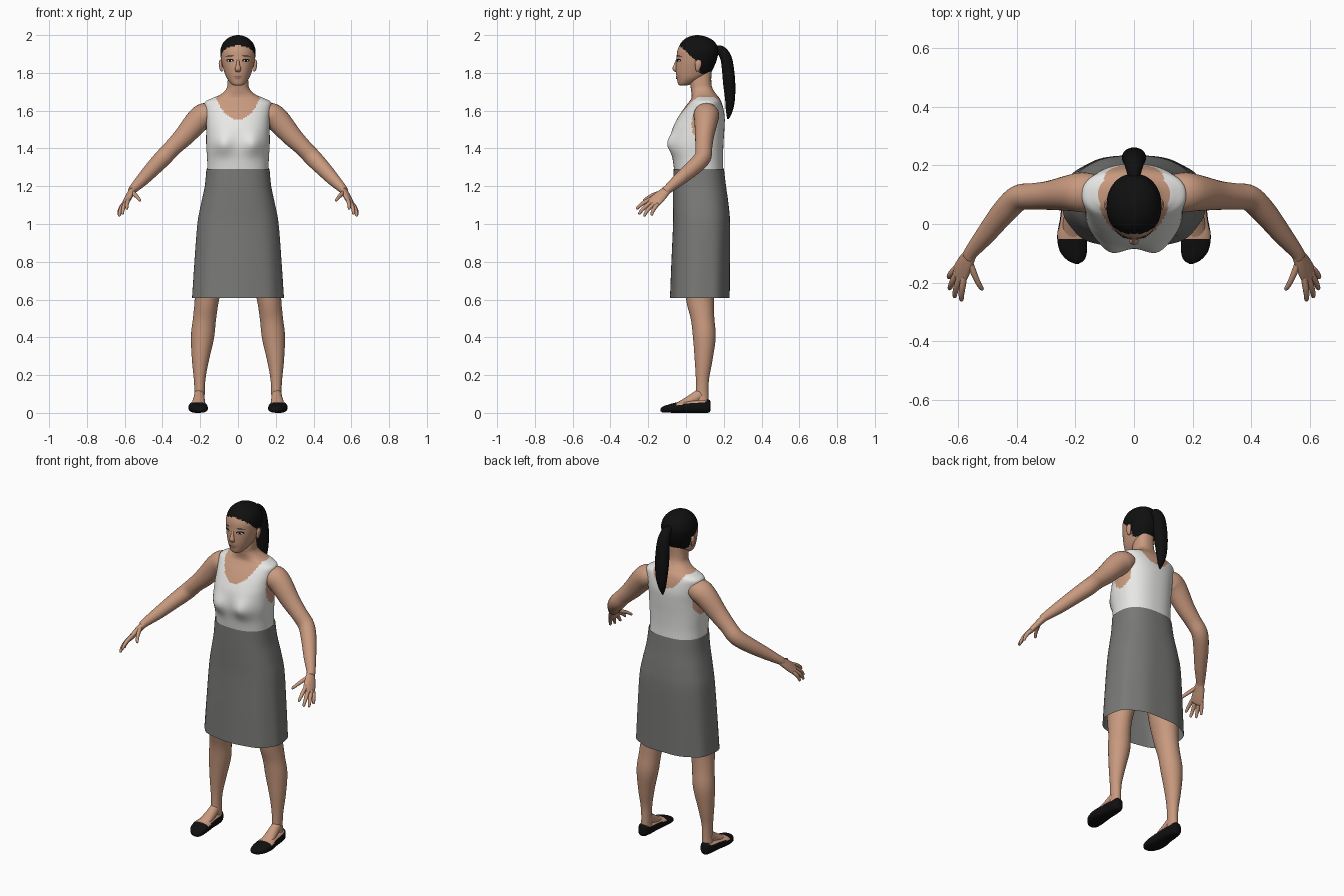
import bpy, bmesh, math
from mathutils import Vector
from mathutils.bvhtree import BVHTree


def mat(name, rgb):
    m = bpy.data.materials.new(name)
    m.diffuse_color = (*rgb, 1)
    return m


SKIN = mat("skin", (0.58, 0.32, 0.21))
WHITE = mat("white_cloth", (0.80, 0.80, 0.78))
GREY = mat("grey_cloth", (0.19, 0.19, 0.185))
BLACK = mat("black", (0.005, 0.005, 0.005))
LIP = mat("lip", (0.42, 0.19, 0.14))


def spline(rows, k):
    """Catmull-Rom resampling of rows of numbers."""
    out = []
    n = len(rows)
    for i in range(n - 1):
        a, b, c, d = (rows[max(i - 1, 0)], rows[i], rows[i + 1], rows[min(i + 2, n - 1)])
        for j in range(k):
            t = j / k
            out.append([0.5 * (2 * q + (r - p) * t + (2 * p - 5 * q + 4 * r - s) * t * t
                               + (3 * q - p - 3 * r + s) * t ** 3)
                        for p, q, r, s in zip(a, b, c, d)])
    out.append(list(rows[-1]))
    return out


def loft(name, rows, mats, side=(1, 0, 0), axis=None, segs=24, k=5, p=1.0,
         sx=1, caps=True, rule=None, warp=None):
    """Rows of (x, y, z, half width along side, other half width)."""
    rows = spline(rows, k)
    pts = [Vector(r[:3]) for r in rows]
    bm = bmesh.new()
    rings = []
    for i, r in enumerate(rows):
        t = Vector(axis) if axis else pts[min(i + 1, len(pts) - 1)] - pts[max(i - 1, 0)]
        t.normalize()
        u = Vector(side)
        u = (u - t * u.dot(t)).normalized()
        v = t.cross(u)
        ring = []
        for j in range(segs):
            a = 2 * math.pi * j / segs
            c, s = math.cos(a), math.sin(a)
            c, s = math.copysign(abs(c) ** p, c), math.copysign(abs(s) ** p, s)
            co = pts[i] + u * c * max(r[3], 0.0005) + v * s * max(r[4], 0.0005)
            if warp:
                co = warp(co, a)
            ring.append(bm.verts.new((co.x * sx, co.y, co.z)))
        rings.append(ring)
    for a, b in zip(rings, rings[1:]):
        for j in range(segs):
            h = (j + 1) % segs
            bm.faces.new((a[j], a[h], b[h], b[j]))
    if caps:
        bm.faces.new(rings[0])
        bm.faces.new(rings[-1])
    bmesh.ops.recalc_face_normals(bm, faces=bm.faces)
    bm.normal_update()
    for f in bm.faces:
        f.smooth = True
        if rule:
            f.material_index = rule(f.calc_center_median(), f.normal)
    return finish(name, bm, mats)


def finish(name, bm, mats):
    me = bpy.data.meshes.new(name)
    bm.to_mesh(me)
    bm.free()
    for m in mats:
        me.materials.append(m)
    ob = bpy.data.objects.new(name, me)
    bpy.context.collection.objects.link(ob)
    return ob


def stack(rows):
    """(z, half width, front y, back y) to loft rows."""
    return [(0, (f + b) / 2, z, w, (b - f) / 2) for z, w, f, b in rows]


# Torso and neck, with the sleeveless top coloured by neckline and armholes
def bust(co, a):
    if co.y < 0.05:
        co.y -= 0.026 * math.exp(-((abs(co.x) - 0.08) / 0.05) ** 2 - ((co.z - 1.425) / 0.055) ** 2)
    return co


def top_rule(c, n):
    x = abs(c.x)
    low = 1.555 if c.y < 0.1 else 1.585
    if x < 0.115 and c.z > low + 0.1 * (x / 0.11) ** 2.5:
        return 0
    if c.z > 1.672:
        return 0
    if x > 0.12 and ((c.y - 0.09) / 0.06) ** 2 + ((c.z - 1.53) / 0.1) ** 2 < 1:
        return 0
    return 1


loft("torso_with_top", stack([
    (1.28, 0.163, -0.062, 0.198), (1.34, 0.163, -0.07, 0.196), (1.42, 0.168, -0.082, 0.198),
    (1.50, 0.168, -0.072, 0.203), (1.56, 0.170, -0.045, 0.205), (1.61, 0.175, -0.012, 0.198),
    (1.645, 0.175, 0.015, 0.188), (1.665, 0.14, 0.028, 0.178), (1.685, 0.093, 0.03, 0.162),
    (1.715, 0.062, 0.026, 0.142), (1.75, 0.055, 0.022, 0.134), (1.82, 0.052, 0.025, 0.135)]),
    [SKIN, WHITE], axis=(0, 0, 1), segs=112, k=8, p=0.85, rule=top_rule, warp=bust)


# Skirt with soft folds towards the open hem
def folds(co, a):
    s = 1 + 0.012 * max(0, (1.2 - co.z) / 0.6) * math.cos(9 * a + 1.5)
    return Vector((co.x * s, 0.08 + (co.y - 0.08) * s, co.z))


loft("skirt", stack([
    (1.29, 0.167, -0.066, 0.201), (1.20, 0.176, -0.068, 0.212), (1.10, 0.197, -0.068, 0.226),
    (1.00, 0.215, -0.068, 0.234), (0.80, 0.230, -0.076, 0.234), (0.607, 0.242, -0.083, 0.233)]),
    [GREY], axis=(0, 0, 1), segs=72, k=6, p=0.82, caps=False, warp=folds)


# Head with the hair coloured above the hairline
def hair_rule(c, n):
    if c.y < 0.07:
        return int(c.z > 1.945 - 0.9 * (c.y + 0.035))
    return int(c.z > 1.80 - 0.3 * (c.y - 0.07))


head = loft("head", stack([
    (1.732, 0.018, -0.032, 0.0), (1.742, 0.036, -0.042, 0.03), (1.77, 0.058, -0.048, 0.09),
    (1.80, 0.071, -0.053, 0.130), (1.84, 0.083, -0.053, 0.152), (1.88, 0.091, -0.050, 0.166),
    (1.92, 0.093, -0.045, 0.171), (1.96, 0.078, -0.026, 0.155), (1.985, 0.051, 0.002, 0.122),
    (1.997, 0.022, 0.035, 0.085), (2.0, 0.002, 0.055, 0.065)]),
    [SKIN, BLACK], axis=(0, 0, 1), segs=80, k=6, p=0.95, rule=hair_rule)

loft("nose", [(0, -0.042, 1.875, 0.007, 0.008), (0, -0.053, 1.845, 0.009, 0.010),
              (0, -0.059, 1.822, 0.016, 0.012), (0, -0.051, 1.808, 0.012, 0.006)], [SKIN], segs=16)

# Ponytail
loft("ponytail", [
    (0, 0.15, 1.925, 0.018, 0.018), (0, 0.185, 1.918, 0.027, 0.026), (0, 0.211, 1.88, 0.035, 0.030),
    (0, 0.222, 1.82, 0.040, 0.032), (0, 0.229, 1.74, 0.041, 0.032), (0, 0.233, 1.66, 0.034, 0.026),
    (0, 0.229, 1.60, 0.022, 0.018), (0, 0.222, 1.555, 0.004, 0.004)], [BLACK])

# Thin face plates laid over the head
bm = bmesh.new()
bm.from_mesh(head.data)
tree = BVHTree.FromBMesh(bm)
bm.free()


def plate(name, x, z, rx, rz, m, off, tilt=0.0):
    bm = bmesh.new()
    vs = []
    for i in range(17):
        a = 2 * math.pi * i / 16
        r = 0 if i == 16 else 1
        px = x + r * rx * math.cos(a)
        pz = z + r * rz * math.sin(a) + tilt * (px - x)
        y = tree.ray_cast(Vector((px, -1, pz)), Vector((0, 1, 0)))[0].y
        vs.append(bm.verts.new((px, y - off, pz)))
    for i in range(16):
        bm.faces.new((vs[i], vs[(i + 1) % 16], vs[16]))
    finish(name, bm, [m])


plate("upper_lip", 0, 1.779, 0.024, 0.005, LIP, 0.003)
plate("lower_lip", 0, 1.771, 0.020, 0.006, LIP, 0.004)


def shoe_rule(c, n):
    return int(n.z > 0.45 and -0.05 < c.y < 0.105)


def sole(co, a):
    co.z = max(co.z, 0)
    return co


# Paired parts
for s, tag in ((1, "left"), (-1, "right")):
    plate("eye_lash_" + tag, s * 0.042, 1.866, 0.020, 0.009, BLACK, 0.002)
    plate("eye_white_" + tag, s * 0.042, 1.864, 0.014, 0.005, WHITE, 0.003)
    plate("iris_" + tag, s * 0.042, 1.865, 0.006, 0.005, BLACK, 0.004)
    plate("brow_" + tag, s * 0.044, 1.889, 0.022, 0.003, BLACK, 0.002, -s * 0.08)

    loft("ear_" + tag, [(0.084, 0.062, 1.808, 0.004, 0.006), (0.089, 0.062, 1.82, 0.008, 0.012),
                        (0.093, 0.066, 1.85, 0.009, 0.018), (0.092, 0.07, 1.868, 0.005, 0.010)],
         [SKIN], segs=14, sx=s)

    # Arm from inside the shoulder to the wrist
    loft("arm_" + tag, [
        (0.135, 0.108, 1.585, 0.062, 0.052), (0.175, 0.108, 1.575, 0.068, 0.066),
        (0.215, 0.106, 1.545, 0.062, 0.064), (0.285, 0.098, 1.465, 0.050, 0.054),
        (0.345, 0.094, 1.405, 0.045, 0.046), (0.395, 0.088, 1.352, 0.044, 0.046),
        (0.445, 0.040, 1.300, 0.042, 0.042), (0.505, -0.035, 1.236, 0.034, 0.034),
        (0.552, -0.092, 1.188, 0.025, 0.024), (0.564, -0.112, 1.172, 0.024, 0.020)],
         [SKIN], side=(0, 1, 0), segs=28, sx=s)

    # Palm, fingers and thumb
    across = (0.035, 0.045, -0.035)
    loft("palm_" + tag, [
        (0.555, -0.097, 1.183, 0.022, 0.019), (0.572, -0.128, 1.155, 0.032, 0.018),
        (0.587, -0.157, 1.128, 0.037, 0.016), (0.599, -0.180, 1.107, 0.036, 0.012),
        (0.602, -0.186, 1.102, 0.026, 0.005)], [SKIN], side=across, sx=s)
    digits = {"index_finger": ((0.580, -0.193, 1.126), (0.588, -0.262, 1.078)),
              "middle_finger": ((0.594, -0.183, 1.113), (0.612, -0.250, 1.050)),
              "ring_finger": ((0.606, -0.172, 1.102), (0.629, -0.222, 1.040)),
              "little_finger": ((0.612, -0.155, 1.095), (0.632, -0.182, 1.045)),
              "thumb": ((0.556, -0.135, 1.165), (0.516, -0.225, 1.122))}
    for name, (a, b) in digits.items():
        a, b = Vector(a), Vector(b)
        bend = Vector((0.004, -0.004, 0.006))
        loft(name + "_" + tag, [
            (*(a + (b - a) * t + bend * math.sin(math.pi * max(t, 0))), r, r)
            for t, r in ((-0.2, 0.010), (0.3, 0.011), (0.7, 0.009), (0.94, 0.007), (1, 0.002))],
             [SKIN], side=across, segs=12, k=4, sx=s)

    # Leg from under the skirt to the ankle
    loft("leg_" + tag, [
        (0.125, 0.08, 0.90, 0.085, 0.095), (0.150, 0.075, 0.72, 0.078, 0.088),
        (0.165, 0.075, 0.60, 0.064, 0.074), (0.177, 0.088, 0.50, 0.061, 0.062),
        (0.188, 0.097, 0.40, 0.061, 0.060), (0.199, 0.093, 0.28, 0.045, 0.047),
        (0.203, 0.087, 0.18, 0.031, 0.035), (0.203, 0.085, 0.10, 0.027, 0.034),
        (0.206, 0.083, 0.045, 0.030, 0.038)], [SKIN], segs=32, sx=s)

    # Foot and flat slip-on shoe
    loft("instep_" + tag, [
        (0.205, 0.080, 0.100, 0.026, 0.030), (0.206, 0.040, 0.074, 0.030, 0.030),
        (0.209, -0.010, 0.053, 0.034, 0.021), (0.209, -0.050, 0.043, 0.028, 0.010)],
         [SKIN], sx=s)
    loft("shoe_" + tag, [
        (0.208, 0.131, 0.036, 0.006, 0.012), (0.208, 0.122, 0.036, 0.025, 0.034),
        (0.208, 0.080, 0.035, 0.037, 0.035), (0.210, 0.020, 0.033, 0.042, 0.033),
        (0.212, -0.040, 0.029, 0.050, 0.029), (0.207, -0.090, 0.023, 0.047, 0.022),
        (0.199, -0.122, 0.018, 0.030, 0.016), (0.195, -0.136, 0.016, 0.006, 0.006)],
         [BLACK, SKIN], axis=(0, -1, 0), segs=40, p=0.75, sx=s, rule=shoe_rule, warp=sole)
